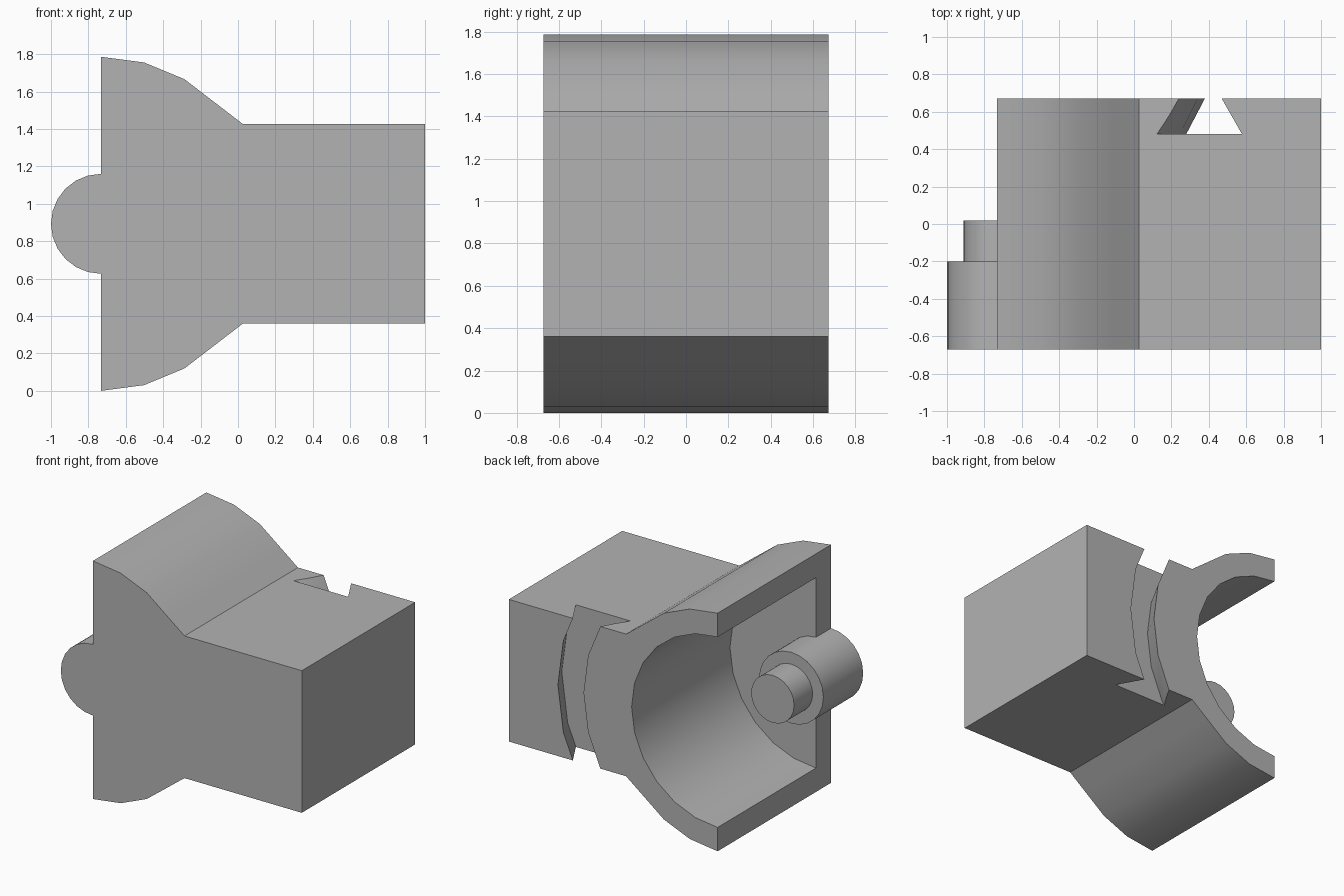
import bpy, bmesh, math

if "Cube" in bpy.data.objects:
    bpy.data.objects.remove(bpy.data.objects["Cube"], do_unlink=True)

AX, AZ = -0.733, 0.893          # shared axis of all round parts
FRONT, BACK = -0.672, 0.672
HALF = 0.533                    # half height of the block
SEG = 24

grey = bpy.data.materials.new("plain grey")
grey.use_nodes = True
grey.diffuse_color = (0.45, 0.45, 0.45, 1)
grey.node_tree.nodes["Principled BSDF"].inputs["Base Color"].default_value = (0.45, 0.45, 0.45, 1)


def make(name, bm):
    bmesh.ops.recalc_face_normals(bm, faces=bm.faces[:])
    mesh = bpy.data.meshes.new(name)
    bm.to_mesh(mesh)
    bm.free()
    mesh.materials.append(grey)
    ob = bpy.data.objects.new(name, mesh)
    bpy.context.collection.objects.link(ob)
    return ob


def extrude_profile(name, points, y0, y1):
    bm = bmesh.new()
    face = bm.faces.new([bm.verts.new((x, y0, z)) for x, z in points])
    new = bmesh.ops.extrude_face_region(bm, geom=[face])["geom"]
    verts = [v for v in new if isinstance(v, bmesh.types.BMVert)]
    bmesh.ops.translate(bm, verts=verts, vec=(0, y1 - y0, 0))
    return make(name, bm)


def arc(radius, steps):
    return [(AX + radius * math.cos(s * math.tau / SEG),
             AZ + radius * math.sin(s * math.tau / SEG)) for s in steps]


def revolve(name, section):
    # closed ring from a (radius, y) section
    bm = bmesh.new()
    loops = [[bm.verts.new((x, y, z)) for x, z in arc(r, range(SEG))] for r, y in section]
    for a, b in zip(loops, loops[1:] + loops[:1]):
        for i in range(SEG):
            j = (i + 1) % SEG
            bm.faces.new((a[i], a[j], b[j], b[i]))
    return make(name, bm)


def combine(target, other, operation):
    mod = target.modifiers.new(operation.title(), "BOOLEAN")
    mod.operation, mod.object, mod.solver = operation, other, "EXACT"
    bpy.context.view_layer.objects.active = target
    bpy.ops.object.modifier_apply(modifier=mod.name)
    bpy.data.objects.remove(other, do_unlink=True)


# Body: half drum running into a square block
xj = arc(0.893, [3, 4])
t = (AZ + HALF - xj[0][1]) / (xj[1][1] - xj[0][1])
join_x = xj[0][0] + t * (xj[1][0] - xj[0][0])
profile = (arc(0.893, range(-6, -2)) +
           [(join_x, AZ - HALF), (1, AZ - HALF), (1, AZ + HALF), (join_x, AZ + HALF)] +
           arc(0.893, range(3, 7)))
body = extrude_profile("coupling_body", profile, FRONT, BACK)

# Hollow drum, open at the back
combine(body, extrude_profile("cavity_cutter", arc(0.714, range(SEG)), FRONT + 0.178, 1), "DIFFERENCE")

# Curved dovetail groove across the back
groove = revolve("groove_cutter", [(1.013, 0.482), (1.426, 0.482), (1.272, 0.772), (1.165, 0.772)])
combine(body, groove, "DIFFERENCE")

# Stepped pivot pin on the front wall
combine(body, extrude_profile("pivot_boss", arc(0.267, range(SEG)), FRONT, -0.2), "UNION")
combine(body, extrude_profile("pivot_pin", arc(0.178, range(SEG)), -0.3, 0.02), "UNION")

bpy.ops.object.select_all(action="DESELECT")
body.select_set(True)
bpy.context.view_layer.objects.active = body
bpy.ops.object.shade_smooth_by_angle(angle=math.radians(30))
